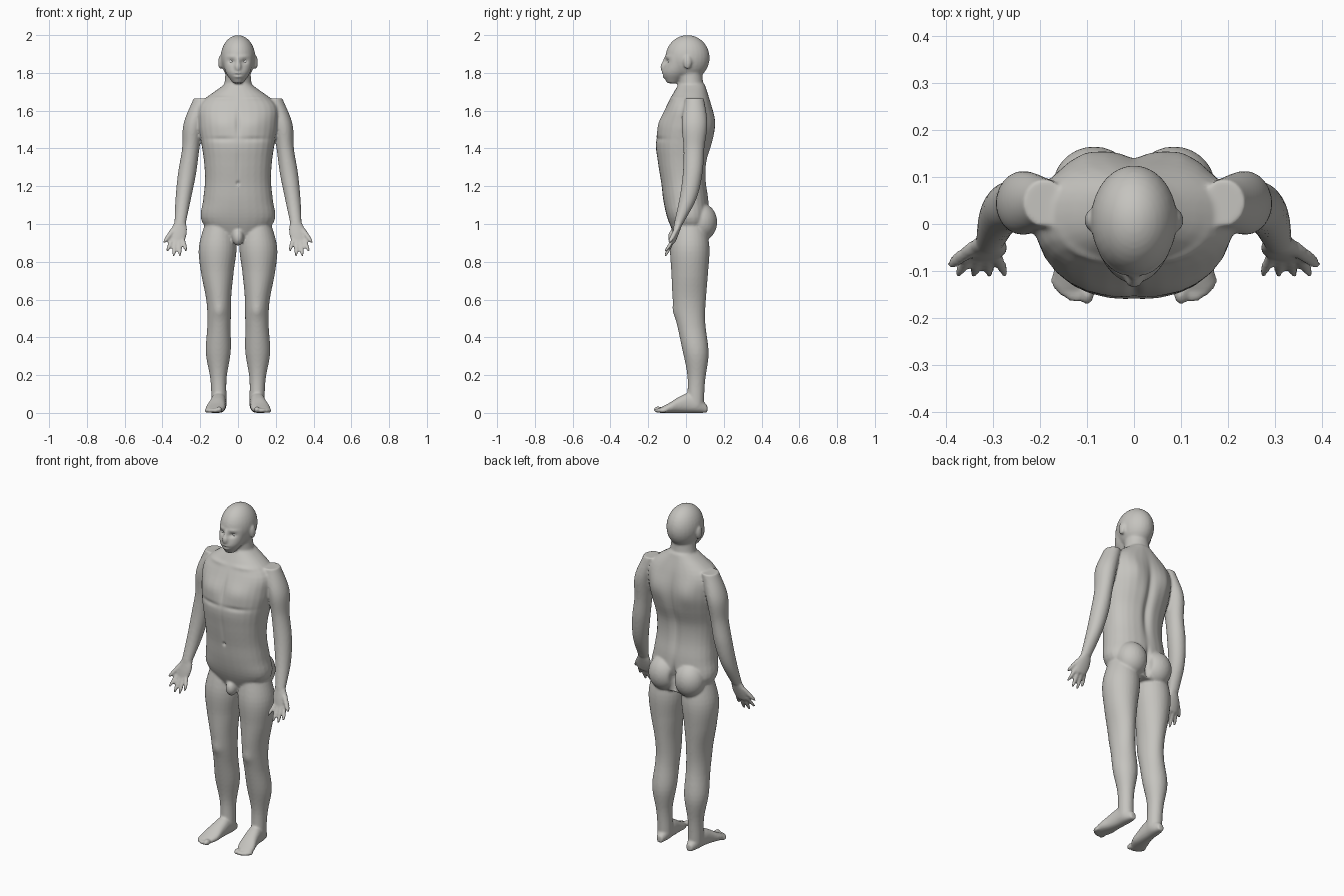
import bpy
import bmesh
from math import sin, cos, pi, exp, copysign
from mathutils import Matrix

if "Cube" in bpy.data.objects:
    bpy.data.objects.remove(bpy.data.objects["Cube"])


def make_material(name, red, green, blue):
    colour = (red, green, blue, 1)
    material = bpy.data.materials.new(name)
    material.use_nodes = True
    material.diffuse_color = colour
    shader = next(n for n in material.node_tree.nodes if n.type == "BSDF_PRINCIPLED")
    shader.inputs["Base Color"].default_value = colour
    return material


def sample(values, t):
    """Read a smooth curve through evenly spaced values at t from start to end."""
    if len(values) == 1:
        return values[0]
    first = 2 * values[0] - values[1]
    final = 2 * values[-1] - values[-2]
    padded = [first, *values, final]
    place = t * (len(values) - 1)
    index = min(int(place), len(values) - 2)
    a, b, c, d = padded[index:index + 4]
    t = place - index
    return b + t / 2 * (c - a + t * (2 * a - 5 * b + 4 * c - d + t * (3 * (b - c) + d - a)))


def form(bm, x, y, z, width, depth, mirror=True, lengthwise=False, power=2, rings=36, sides=28):
    """Sweep an oval along a path; each channel is a list of evenly spaced values."""
    for side in (1, -1) if mirror else (1,):
        loops = []
        for ring in range(rings + 1):
            cx, cy, cz, wide, deep = (sample(c, ring / rings) for c in (x, y, z, width, depth))
            loop = []
            for k in range(sides):
                c, s = cos(2 * pi * k / sides), sin(2 * pi * k / sides)
                u = wide * copysign(abs(c) ** (2 / power), c)
                v = deep * copysign(abs(s) ** (2 / power), s)
                point = (cx + u, cy, cz + v) if lengthwise else (cx + u, cy + v, cz)
                loop.append(bm.verts.new((side * point[0], point[1], point[2])))
            loops.append(loop)
        for lower, upper in zip(loops, loops[1:]):
            for k in range(sides):
                n = (k + 1) % sides
                bm.faces.new((lower[k], lower[n], upper[n], upper[k]))
        bm.faces.new(loops[0])
        bm.faces.new(loops[-1])


def blob(bm, centre, radii, mirror=True):
    """Add an ellipsoid, and its twin on the other side."""
    x, y, z = centre
    for side in (1, -1) if mirror else (1,):
        matrix = Matrix.Translation((side * x, y, z)) @ Matrix.Diagonal((*radii, 1))
        bmesh.ops.create_uvsphere(bm, u_segments=28, v_segments=18, radius=1, matrix=matrix)


def finger(bm, base, tip, radius):
    """Add a finger with a rounded end."""
    x, y, z = zip(base, tip)
    taper = [radius, radius, radius, radius * 0.9, radius * 0.5]
    form(bm, x, y, z, width=taper, depth=taper, sides=14)


def add_trunk(bm):
    form(bm, x=[0], y=[.03, 0, -.02, .005, .03], z=[.92, 1.74],
         width=[.12, .195, .185, .175, .18, .195, .21, .2, .07],
         depth=[.08, .11, .12, .12, .13, .15, .145, .115, .07],
         mirror=False, power=2.3)
    # Seat and a plain front mound
    blob(bm, centre=(.085, .08, 1.01), radii=(.088, .085, .1))
    blob(bm, centre=(0, -.06, .93), radii=(.03, .035, .045), mirror=False)


def add_head(bm):
    # Neck, skull, jaw, nose and ears
    form(bm, x=[0], y=[.035, .015], z=[1.66, 1.86],
         width=[.09, .07, .065], depth=[.075, .065, .07], mirror=False)
    blob(bm, centre=(0, .008, 1.88), radii=(.092, .117, .12), mirror=False)
    form(bm, x=[0], y=[-.07, -.04, -.01], z=[1.745, 1.95],
         width=[.026, .062, .077, .08, .06],
         depth=[.03, .07, .075, .08, .07], mirror=False)
    form(bm, x=[0], y=[-.104, -.12], z=[1.885, 1.813],
         width=[.009, .011, .019, .015], depth=[.01, .016, .021, .013], mirror=False)
    blob(bm, centre=(.094, .008, 1.855), radii=(.011, .021, .036))


def add_arms(bm):
    form(bm, x=[.19, .235, .25, .27, .29, .307], y=[.045, .045, .042, .035, .01, -.04],
         z=[1.665, 1], width=[.045, .053, .046, .048, .041, .03],
         depth=[.05, .068, .055, .052, .045, .024])
    # Palm, four fanned fingers and thumb
    form(bm, x=[.306, .322], y=[-.038, -.07], z=[1.01, .9],
         width=[.03, .042, .044, .036], depth=[.022, .02, .017, .012])
    for i in range(4):
        spread = i - 1.5
        finger(bm, base=(.322 + .02 * spread, -.066, .92),
               tip=(.324 + .034 * spread, -.11, .825 + .012 * spread ** 2), radius=.0115)
    finger(bm, base=(.342, -.05, .975), tip=(.392, -.088, .9), radius=.0145)


def add_legs(bm):
    form(bm, x=[.1, .11, .1, .105, .1], y=[.02, .02, .02, .055, .05], z=[1.02, .04],
         width=[.07, .1, .086, .066, .062, .066, .043, .04],
         depth=[.08, .104, .097, .088, .075, .068, .047, .045])
    # Foot resting on the floor, heel to ball
    thickness = [.02, .044, .052, .042, .026, .013]
    form(bm, x=[.097, .106, .129], y=[.113, -.14], z=thickness,
         width=[.018, .037, .04, .044, .051, .04], depth=thickness,
         lengthwise=True, power=2.3)
    # Big toe, then the small toes stepping back
    blob(bm, centre=(.1, -.147, .017), radii=(.016, .024, .017))
    for i in range(4):
        blob(bm, centre=(.122 + .015 * i, -.149 + .0033 * i ** 2, .012),
             radii=(.0095, .02, .012))


def fuse(bm, name):
    """Turn the overlapping forms into one continuous soft skin."""
    bmesh.ops.recalc_face_normals(bm, faces=bm.faces[:])
    forms = bpy.data.meshes.new(name + "_forms")
    bm.to_mesh(forms)
    bm.free()
    obj = bpy.data.objects.new(name, forms)
    bpy.context.collection.objects.link(obj)
    remesh = obj.modifiers.new("fuse", "REMESH")
    remesh.mode = "VOXEL"
    remesh.voxel_size = 0.0065
    soften = obj.modifiers.new("soften", "SMOOTH")
    soften.factor = 0.5
    soften.iterations = 5
    graph = bpy.context.evaluated_depsgraph_get()
    skin_mesh = bpy.data.meshes.new_from_object(obj.evaluated_get(graph))
    obj.modifiers.clear()
    obj.data = skin_mesh
    return obj


def sculpt(mesh, facing, dabs):
    """Raise or sink soft spots (x, z, width, height, lift) on one facing of the skin."""
    normals = [v.normal.copy() for v in mesh.vertices]
    for vert, normal in zip(mesh.vertices, normals):
        weight = facing * normal.y
        if weight > 0:
            px, pz = abs(vert.co.x), vert.co.z
            total = sum(lift * exp(-((px - x) / wide) ** 2 - ((pz - z) / tall) ** 2)
                        for x, z, wide, tall, lift in dabs)
            vert.co += normal * total * weight


# Body
shape = bmesh.new()
for add_part in (add_trunk, add_head, add_arms, add_legs):
    add_part(shape)
body = fuse(shape, "body")

chest = [(.085, 1.53, .07, .05, .01), (.085, 1.45, .07, .012, -.006),
         (0, 1.53, .012, .07, -.008), (.1, 1.665, .07, .011, .006)]
belly = [(0, 1.32, .011, .1, -.004), (0, 1.215, .008, .01, -.01)]
face = [(.036, 1.861, .017, .011, -.014), (.032, 1.887, .026, .008, .004),
        (0, 1.8, .02, .005, .005), (0, 1.79, .022, .004, -.004), (0, 1.78, .018, .006, .005)]
knees = [(.1, .54, .03, .035, .007)]
back = [(0, 1.38, .022, .2, -.018), (.1, 1.54, .055, .08, .014), (0, 1, .014, .07, -.03)]
sculpt(body.data, facing=-1, dabs=chest + belly + face + knees)
sculpt(body.data, facing=1, dabs=back)
body.data.materials.clear()
body.data.materials.append(make_material("grey clay", .56, .55, .52))
body.data.shade_smooth()

# Eyes
pale = make_material("pale eye", .75, .75, .73)
for side, name in ((1, "left_eye"), (-1, "right_eye")):
    bpy.ops.mesh.primitive_uv_sphere_add(segments=24, ring_count=14, radius=.0145,
                                         location=(.036 * side, -.081, 1.861))
    eye = bpy.context.object
    eye.name = name
    eye.data.materials.append(pale)
    eye.data.shade_smooth()
